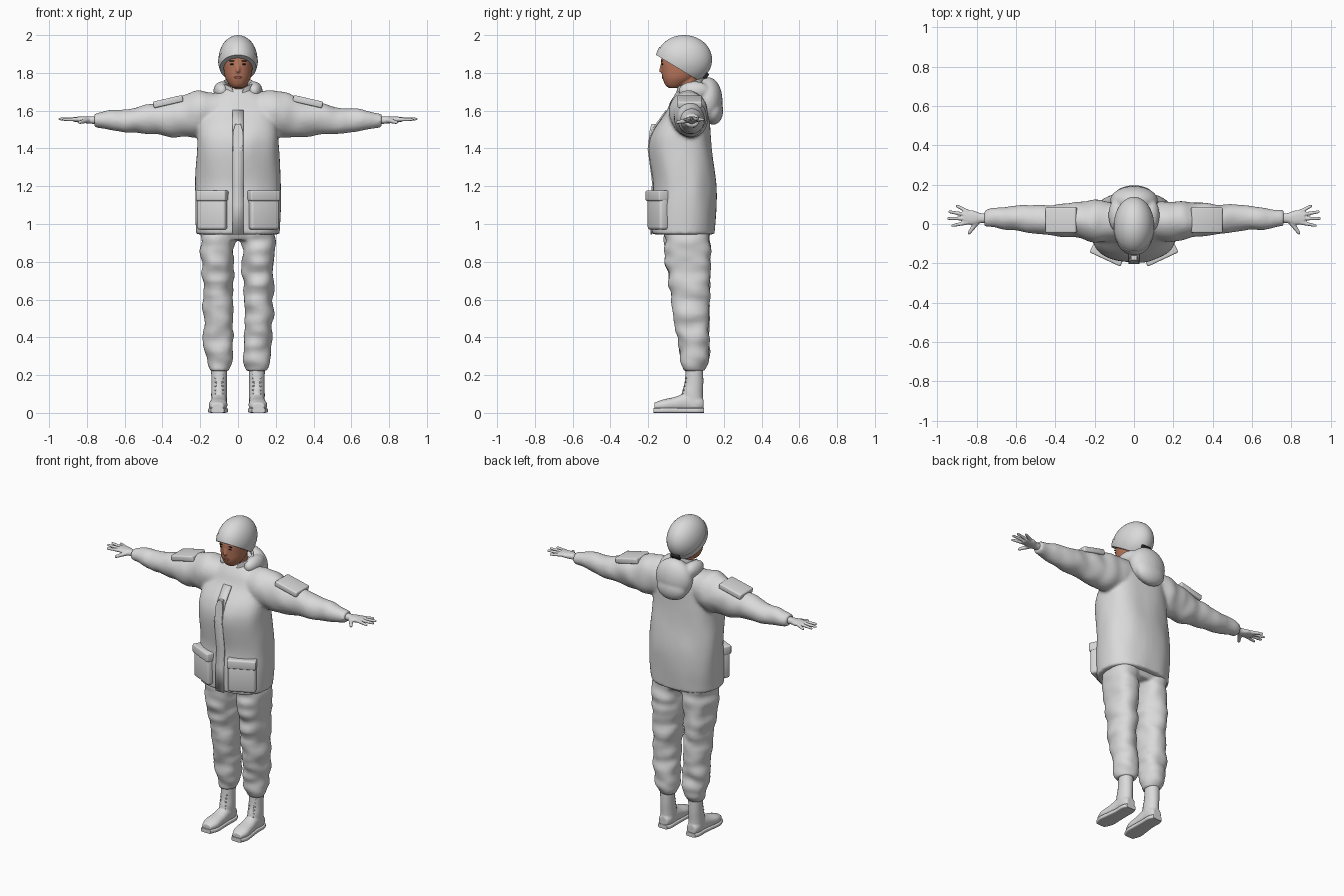
import bpy, bmesh, math
from mathutils import Vector, Matrix, noise

cube = bpy.data.objects.get("Cube")
if cube:
    bpy.data.objects.remove(cube, do_unlink=True)


def material(name, rgb):
    m = bpy.data.materials.new(name)
    m.use_nodes = True
    m.diffuse_color = (*rgb, 1)
    bsdf = next(n for n in m.node_tree.nodes if n.type == 'BSDF_PRINCIPLED')
    bsdf.inputs["Base Color"].default_value = (*rgb, 1)
    return m


FABRIC = material("pale_grey_fabric", (0.7, 0.7, 0.7))
SKIN = material("tan_skin", (0.5, 0.19, 0.11))
LIPS = material("lip_red", (0.36, 0.11, 0.08))
DARK = material("near_black", (0.02, 0.02, 0.02))


def loft(bm, axis, keys, e=2.0, n=32, steps=8, amp=0.0, freq=(11, 11, 16), cap=True):
    """Skin superellipse rings; each key is (position, centre a, centre b, radius a, radius b)."""
    rows, last = [], len(keys) - 1
    for i in range(last):
        p = [Vector(keys[min(max(i + k, 0), last)]) for k in (-1, 0, 1, 2)]
        for s in range(steps + (i == last - 1)):
            t = s / steps
            rows.append(0.5 * (2 * p[1] + (p[2] - p[0]) * t
                               + (2 * p[0] - 5 * p[1] + 4 * p[2] - p[3]) * t * t
                               + (3 * p[1] - p[0] - 3 * p[2] + p[3]) * t ** 3))
    rings = []
    for pos, ca, cb, ra, rb in rows:
        ring = []
        for j in range(n):
            u = 2 * math.pi * j / n
            c, s = math.cos(u), math.sin(u)
            da = math.copysign(abs(c) ** (2 / e), c) * ra
            db = math.copysign(abs(s) ** (2 / e), s) * rb

            def place(a, b):
                return Vector({'x': (pos, a, b), 'y': (a, pos, b), 'z': (a, b, pos)}[axis])
            q = place(ca + da, cb + db)
            out = (q - place(ca, cb)).normalized()
            q += out * amp * noise.noise(Vector([q[k] * freq[k] for k in range(3)]))
            ring.append(bm.verts.new(q))
        rings.append(ring)
    for r0, r1 in zip(rings, rings[1:]):
        for j in range(n):
            k = (j + 1) % n
            bm.faces.new((r0[j], r0[k], r1[k], r1[j]))
    if cap:
        bm.faces.new(rings[0])
        bm.faces.new(rings[-1])


def ball(bm, centre, radii, seg=32):
    m = Matrix.Translation(centre) @ Matrix.Diagonal((*radii, 1))
    bmesh.ops.create_uvsphere(bm, u_segments=seg, v_segments=seg // 2, radius=1, matrix=m)


def tube(bm, p, q, r0, r1):
    p, q = Vector(p), Vector(q)
    rot = (q - p).to_track_quat('Z', 'Y').to_matrix().to_4x4()
    bmesh.ops.create_cone(bm, cap_ends=True, segments=12, radius1=r0, radius2=r1,
                          depth=(q - p).length, matrix=Matrix.Translation((p + q) / 2) @ rot)
    ball(bm, q, (r1, r1, r1), 12)


def box(bm, centre, size, rot=Matrix(), bevel=0.01):
    part = bmesh.ops.create_cube(bm, size=1, matrix=Matrix.Translation(centre) @ rot
                                 @ Matrix.Diagonal((*size, 1)))
    edges = list({e for v in part["verts"] for e in v.link_edges})
    bmesh.ops.bevel(bm, geom=edges, offset=bevel, segments=3, affect='EDGES', profile=0.5)


def finish(name, bm, mat, mirror=False, voxel=0, relax=4, solid=0):
    bmesh.ops.recalc_face_normals(bm, faces=bm.faces)
    mesh = bpy.data.meshes.new(name)
    bm.to_mesh(mesh)
    bm.free()
    mesh.materials.append(mat)
    for p in mesh.polygons:
        p.use_smooth = True
    mesh.set_sharp_from_angle(angle=math.radians(45))
    ob = bpy.data.objects.new(name, mesh)
    bpy.context.collection.objects.link(ob)
    if mirror:
        ob.modifiers.new("mirror", 'MIRROR').use_mirror_merge = False
    if solid:
        s = ob.modifiers.new("thickness", 'SOLIDIFY')
        s.thickness, s.offset = solid, 0
    if voxel:
        r = ob.modifiers.new("blend", 'REMESH')
        r.mode, r.voxel_size, r.use_smooth_shade = 'VOXEL', voxel, True
        s = ob.modifiers.new("relax", 'SMOOTH')
        s.factor, s.iterations = 0.5, relax
    return ob


# Jacket: body and sleeves blended into one surface
TORSO = [(.945, 0, -.015, .222, .165), (1.1, 0, -.01, .227, .17), (1.22, 0, -.007, .226, .165),
         (1.4, 0, -.028, .217, .167), (1.5, 0, -.02, .212, .152), (1.6, 0, .012, .2, .113),
         (1.66, 0, .02, .165, .09), (1.71, 0, .025, .09, .065), (1.73, 0, .025, .07, .055)]
SLEEVE = [(.08, .015, 1.59, .09, .1), (.2, .015, 1.585, .105, .122), (.3, .02, 1.57, .09, .107),
          (.45, .025, 1.552, .074, .083), (.6, .03, 1.55, .062, .062),
          (.7, .03, 1.55, .05, .05), (.76, .03, 1.55, .041, .038)]
bm = bmesh.new()
loft(bm, 'z', TORSO, e=2.4, n=48, amp=.008, freq=(9, 9, 5))
for side in (1, -1):
    loft(bm, 'x', [(side * k[0], *k[1:]) for k in SLEEVE], amp=.012, freq=(13, 9, 9))
finish("jacket", bm, FABRIC, voxel=.01, relax=5)

# Front placket following the chest, with a shaped zip guard on top
bm = bmesh.new()
rows = [[bm.verts.new((x, k[2] - k[4] - .004, k[0])) for x in (-.028, .028)] for k in TORSO[:6]]
for a, b in zip(rows, rows[1:]):
    bm.faces.new((a[0], a[1], b[1], b[0]))
finish("placket", bm, FABRIC, solid=.008)

bm = bmesh.new()
outline = [(-.026, 1.39), (.026, 1.39), (.026, 1.49), (.014, 1.53), (-.014, 1.53), (-.026, 1.49)]
f = bm.faces.new([bm.verts.new((x, -.203 + max(0, z - 1.45) * .25, z)) for x, z in outline])
ext = bmesh.ops.extrude_face_region(bm, geom=[f])["geom"]
bmesh.ops.translate(bm, vec=(0, .03, 0), verts=[v for v in ext if isinstance(v, bmesh.types.BMVert)])
finish("zip_guard", bm, FABRIC)

# Hip pockets with flaps
bm = bmesh.new()
turn = Matrix.Rotation(math.radians(25), 4, 'Z')
box(bm, (.135, -.148, 1.06), (.165, .055, .18), turn, .015)
box(bm, (.135, -.152, 1.15), (.172, .062, .055), turn, .008)
finish("hip_pockets", bm, FABRIC, mirror=True)

# Sleeve pockets
bm = bmesh.new()
box(bm, (.37, .02, 1.648), (.16, .13, .035), Matrix.Rotation(math.radians(13), 4, 'Y'), .008)
finish("sleeve_pockets", bm, FABRIC, mirror=True)

# Stand collar, higher behind and open in front
bm = bmesh.new()
loft(bm, 'z', [(1.67, 0, .025, .098, .08), (1.71, 0, .022, .08, .07), (1.75, 0, .02, .078, .068)],
     n=48, steps=5, cap=False)
for v in bm.verts:
    v.co.z += .35 * (v.co.y - .02)
    if v.co.y < 0:
        v.co.z -= max(0, v.co.z - 1.66) * .8 * math.exp(-(v.co.x / .025) ** 2)
finish("collar", bm, FABRIC, solid=.01)

# Hood folded down behind the neck
bm = bmesh.new()
ball(bm, (0, .118, 1.655), (.122, .075, .122))
ball(bm, (0, .145, 1.6), (.1, .052, .075))
for side in (1, -1):
    ball(bm, (side * .085, .045, 1.705), (.045, .085, .05))
finish("hood", bm, FABRIC, voxel=.008, relax=6)

# Trousers
LEG = [(.97, .105, .005, .09, .122), (.85, .108, .008, .089, .122), (.7, .108, .018, .081, .11),
       (.5, .107, .03, .076, .092), (.38, .103, .04, .079, .082), (.28, .1, .047, .07, .072),
       (.222, .098, .04, .05, .052)]
bm = bmesh.new()
for side in (1, -1):
    loft(bm, 'z', [(k[0], side * k[1], *k[2:]) for k in LEG], e=2.2, amp=.017, freq=(9, 9, 17))
loft(bm, 'z', [(.915, 0, .005, .17, .1), (.96, 0, .005, .19, .12), (1.0, 0, .005, .19, .12)], e=2.4)
finish("trousers", bm, FABRIC, voxel=.009, relax=4)

# Boots, soles and laces
FOOT = [(.092, .1, .045, .03, .03), (.06, .1, .05, .042, .042), (0, .1, .055, .042, .048),
        (-.06, .103, .046, .046, .038), (-.12, .106, .04, .049, .031), (-.168, .108, .034, .032, .02)]
bm = bmesh.new()
loft(bm, 'y', FOOT, e=2.3)
loft(bm, 'z', [(.03, .1, .042, .042, .048), (.1, .1, .034, .042, .056),
               (.16, .1, .042, .041, .05), (.24, .1, .045, .043, .046)])
finish("boots", bm, FABRIC, mirror=True, voxel=.006, relax=4)

bm = bmesh.new()
loft(bm, 'y', [(k[0] * 1.03, k[1], .013, k[3] * 1.07, .013) for k in FOOT], e=5)
finish("soles", bm, FABRIC, mirror=True)

bm = bmesh.new()
for i in range(6):
    z = .1 + i * .021
    y = -.016 + i * .0045
    for s in (1, -1):
        tube(bm, (.1 - s * .022, y, z), (.1 + s * .022, y + .0045, z + .021), .003, .003)
finish("laces", bm, FABRIC, mirror=True)

# Gloved hands
bm = bmesh.new()
loft(bm, 'x', [(.73, .03, 1.55, .024, .022), (.78, .03, 1.55, .025, .019),
               (.82, .032, 1.552, .037, .017), (.868, .036, 1.554, .033, .013)], e=2.3)
for y0, tip in ((.008, (.922, -.008, 1.553)), (.028, (.944, .028, 1.556)),
                (.046, (.938, .062, 1.556)), (.062, (.9, .092, 1.552))):
    tube(bm, (.845, y0, 1.554), tip, .0115, .0075)
tube(bm, (.795, .015, 1.55), (.838, -.045, 1.538), .015, .009)
finish("gloves", bm, FABRIC, mirror=True, voxel=.004, relax=3)

# Head and neck
bm = bmesh.new()
loft(bm, 'z', [(1.72, 0, -.062, .028, .03), (1.737, 0, -.056, .046, .054),
               (1.77, 0, -.04, .066, .084), (1.81, 0, -.03, .075, .099),
               (1.87, 0, -.02, .08, .112), (1.93, 0, -.015, .07, .1)], e=2.1)
loft(bm, 'z', [(1.66, 0, .02, .055, .055), (1.72, 0, .012, .05, .052), (1.82, 0, .01, .05, .055)])
tube(bm, (0, -.122, 1.86), (0, -.132, 1.812), .008, .011)
finish("head", bm, SKIN, voxel=.005, relax=3)

# Facial features
bm = bmesh.new()
ball(bm, (.031, -.125, 1.846), (.012, .004, .004), 16)
ball(bm, (.031, -.127, 1.863), (.016, .004, .003), 16)
finish("eyes_and_brows", bm, DARK, mirror=True)
bm = bmesh.new()
ball(bm, (0, -.123, 1.776), (.021, .005, .006), 16)
finish("lips", bm, LIPS)

# Knitted hat with a turned-up band, both cut by slanted planes
NORMAL = Vector((0, .517, .856))
BASE = Vector((0, -.155, 1.893))


def hat_part(name, scale, low, high=None):
    bm = bmesh.new()
    ball(bm, (0, -.01, 1.87), (.103 * scale, .148 * scale, .13 * scale), 48)
    cuts = [(low, -NORMAL)] + ([(high, NORMAL)] if high else [])
    for offset, normal in cuts:
        cut = bmesh.ops.bisect_plane(bm, geom=bm.verts[:] + bm.edges[:] + bm.faces[:],
                                     plane_co=BASE + NORMAL * offset, plane_no=normal,
                                     clear_outer=True)
        edges = [g for g in cut["geom_cut"] if isinstance(g, bmesh.types.BMEdge)]
        bmesh.ops.edgeloop_fill(bm, edges=edges)
    finish(name, bm, FABRIC)


hat_part("hat", 1.0, .005)
hat_part("hat_band", 1.025, 0, .045)

# Dark adjuster at the back of the hat
bm = bmesh.new()
box(bm, (0, .105, 1.785), (.06, .022, .035), Matrix.Rotation(math.radians(-35), 4, 'X'), .005)
finish("hat_adjuster", bm, DARK)
